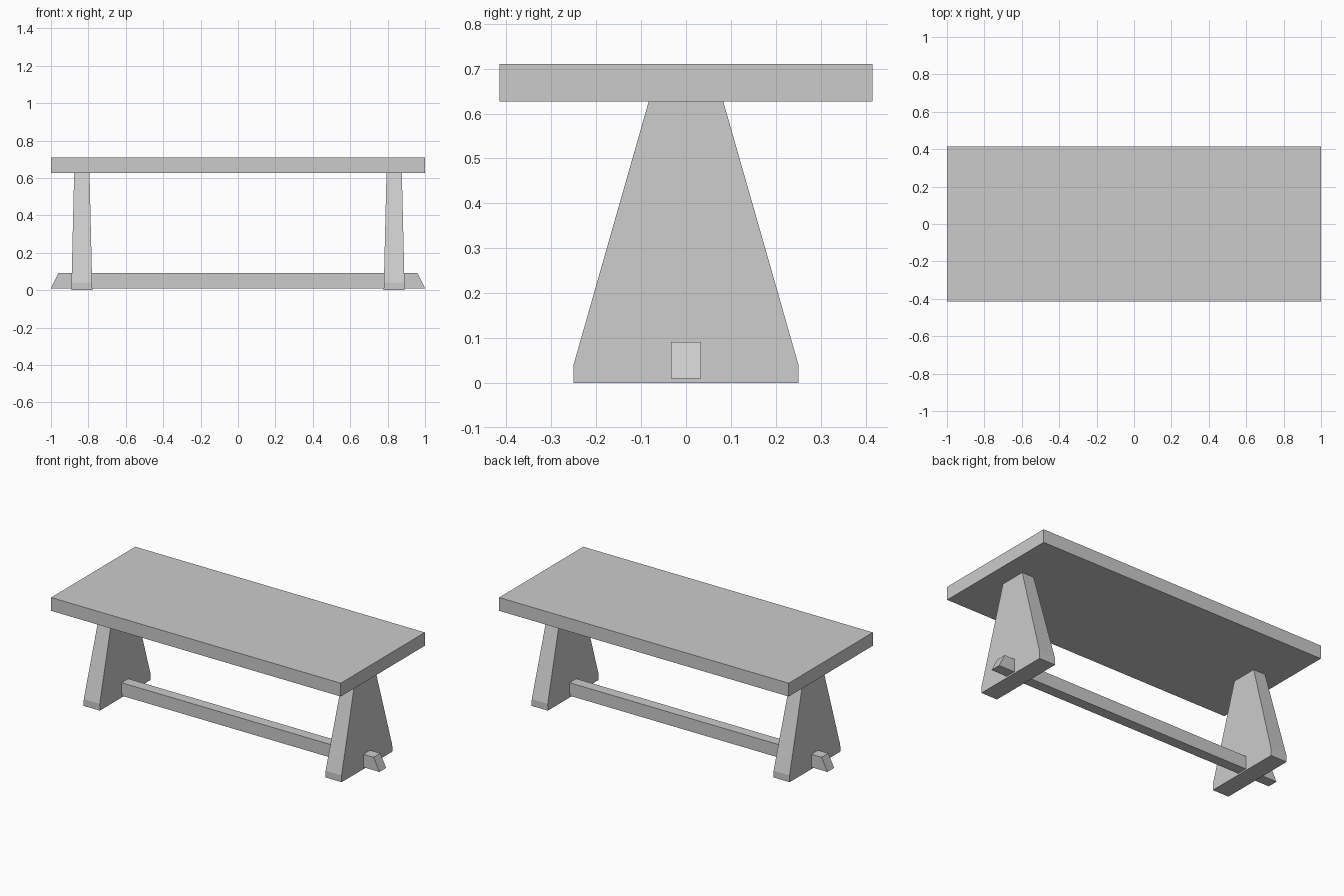
import bpy
import bmesh

cube = bpy.data.objects.get("Cube")
if cube:
    bpy.data.objects.remove(cube, do_unlink=True)

# One plain grey for the whole table
grey = bpy.data.materials.new("plain_grey")
grey.use_nodes = True
colour = (0.6, 0.6, 0.6, 1)
grey.diffuse_color = colour
grey.node_tree.nodes["Principled BSDF"].inputs["Base Color"].default_value = colour


def loft(name, levels, x=0):
    """Solid through stacked rectangles, each given as (z, half_x, half_y)."""
    bm = bmesh.new()
    rings = [[bm.verts.new((x + sx * hx, sy * hy, z))
              for sx, sy in ((-1, -1), (1, -1), (1, 1), (-1, 1))]
             for z, hx, hy in levels]
    bm.faces.new(rings[0][::-1])
    bm.faces.new(rings[-1])
    for low, high in zip(rings, rings[1:]):
        for i in range(4):
            j = (i + 1) % 4
            bm.faces.new((low[i], low[j], high[j], high[i]))
    mesh = bpy.data.meshes.new(name)
    bm.to_mesh(mesh)
    bm.free()
    mesh.materials.append(grey)
    obj = bpy.data.objects.new(name, mesh)
    bpy.context.collection.objects.link(obj)
    return obj


# Flat slab top
loft("table_top", [(0.627, 1.0, 0.415), (0.71, 1.0, 0.415)])

# Tapered end legs with a short upright foot
for side, x in (("left", 0.835), ("right", -0.835)):
    loft(side + "_leg", [(0, 0.056, 0.25), (0.042, 0.055, 0.25), (0.627, 0.041, 0.083)], x)

# Long rail through both legs, with slanted ends
loft("stretcher", [(0.01, 1.0, 0.033), (0.091, 0.96, 0.033)])
